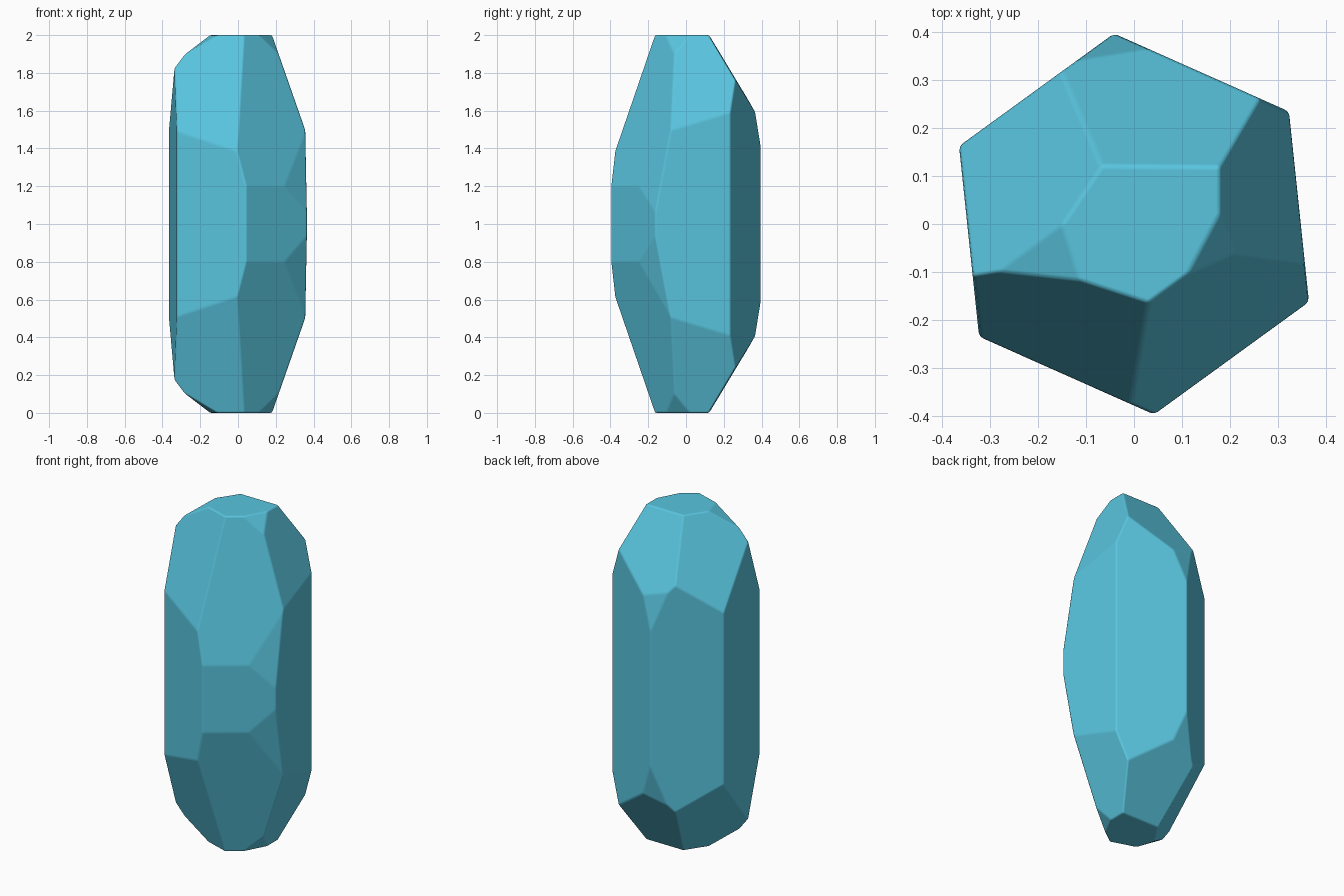
import bpy, bmesh
from math import cos, sin, radians
from mathutils import Matrix, Vector

if "Cube" in bpy.data.objects:
    bpy.data.objects.remove(bpy.data.objects["Cube"])

RADIUS, HEIGHT = 0.4, 2.0

# Facets: compass angle, distance from the axis at the tip, widening per unit of depth
FACETS = [
    (0, 0.18, 0.35),       # right
    (-28, 0.149, 0.70),    # small right tip chip
    (-46, 0.231, 0.149),   # steep right corner chip
    (-54, 0.152, 0.243),   # long front right
    (252, 0.148, 0.345),   # front left
    (198, 0.142, 1.54),    # small left tip chip
    (146, 0.125, 0.55),    # left
    (96, 0.28, 0.20),      # steep back corner chip
    (89.5, 0.122, 0.60),   # back
]


def cut(bm, point, normal):
    """Slice off everything beyond a plane and cap the opening."""
    res = bmesh.ops.bisect_plane(
        bm, geom=bm.verts[:] + bm.edges[:] + bm.faces[:], dist=1e-5,
        plane_co=point, plane_no=normal, clear_outer=True)
    rim = [e for e in res["geom_cut"]
           if isinstance(e, bmesh.types.BMEdge) and e.is_boundary]
    if rim:
        bmesh.ops.contextual_create(bm, geom=rim)


# Hexagonal column
bm = bmesh.new()
bmesh.ops.create_cone(
    bm, cap_ends=True, segments=6, radius1=RADIUS, radius2=RADIUS, depth=HEIGHT,
    matrix=Matrix.Translation((0, 0, HEIGHT / 2)))
# Turn it so one corner lies at 36 degrees
corner = max(bm.verts, key=lambda v: v.co.x + 0.01 * v.co.y).co
turn = radians(36) - Vector((1, 0)).angle_signed(corner.xy) * -1
bmesh.ops.rotate(bm, verts=bm.verts, cent=(0, 0, 0), matrix=Matrix.Rotation(turn, 3, 'Z'))

# Same facets on the upper and lower tips
for angle, dist, slope in FACETS:
    c, s = cos(radians(angle)), sin(radians(angle))
    for z, sign in ((HEIGHT, 1), (0, -1)):
        cut(bm, Vector((dist * c, dist * s, z)), Vector((c, s, sign * slope)).normalized())

bmesh.ops.recalc_face_normals(bm, faces=bm.faces)
for f in bm.faces:
    f.smooth = True
mesh = bpy.data.meshes.new("crystal")
bm.to_mesh(mesh)
bm.free()

crystal = bpy.data.objects.new("crystal", mesh)
bpy.context.collection.objects.link(crystal)

# Slightly softened edges
bev = crystal.modifiers.new("soft_edges", 'BEVEL')
bev.width = 0.009
bev.segments = 2
bev.limit_method = 'ANGLE'
bev.angle_limit = radians(4)
bev.harden_normals = True

mat = bpy.data.materials.new("blue_crystal")
mat.diffuse_color = (0.10, 0.56, 0.74, 1)
mat.use_nodes = True
mat.node_tree.nodes["Principled BSDF"].inputs["Base Color"].default_value = mat.diffuse_color
mesh.materials.append(mat)
